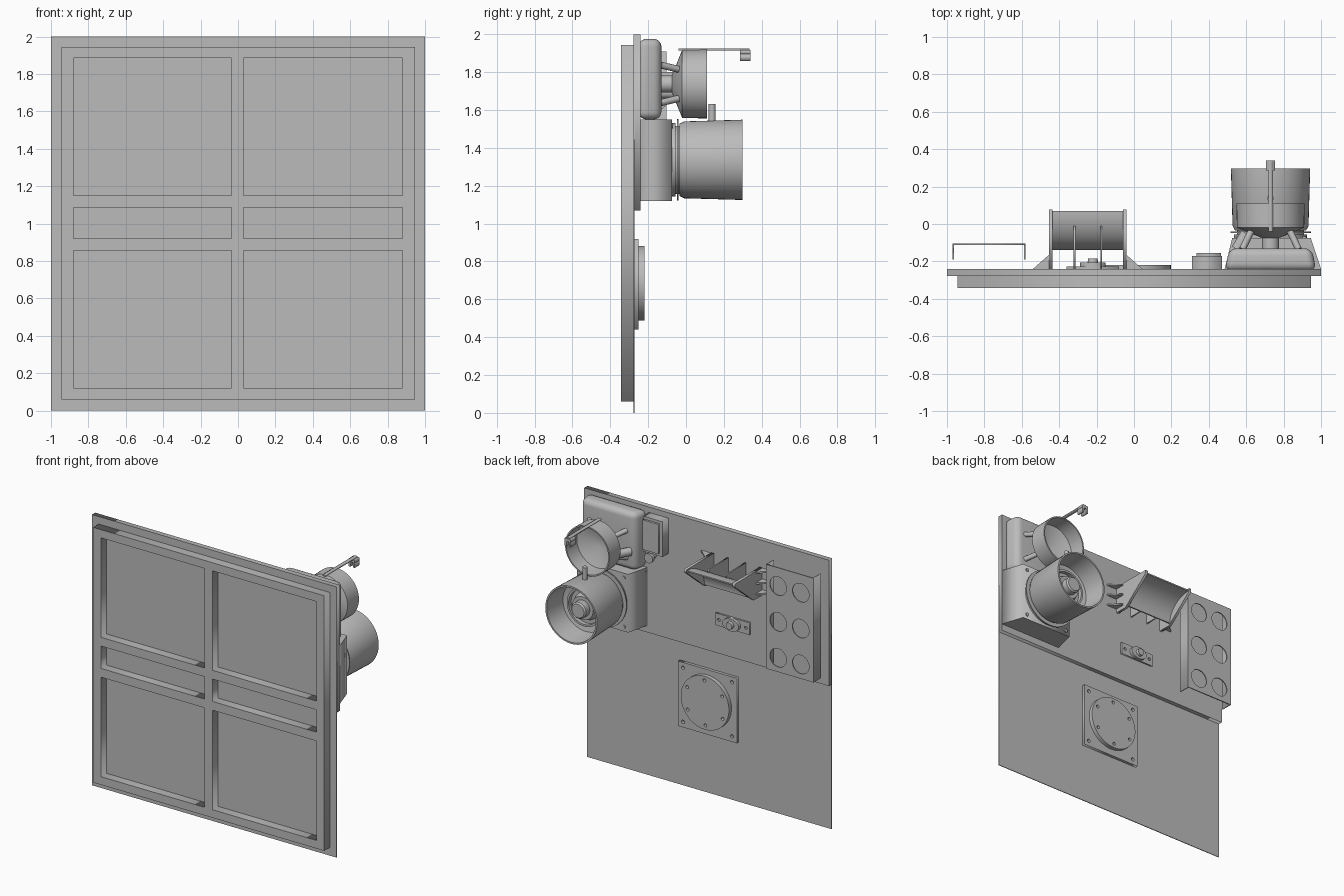
import bpy, bmesh
from math import sin, cos, pi, radians
from mathutils import Matrix, Vector

cube = bpy.data.objects.get("Cube")
if cube:
    bpy.data.objects.remove(cube)

grey = bpy.data.materials.new("plain grey")
grey.use_nodes = True
grey.diffuse_color = (0.5, 0.5, 0.5, 1)
grey.node_tree.nodes["Principled BSDF"].inputs["Base Color"].default_value = (0.5, 0.5, 0.5, 1)

# Extrusion axes: sketch plane is xz for Y, yz for X, xy for Z
AXES = {
    "X": Matrix(((0, 0, 1, 0), (1, 0, 0, 0), (0, 1, 0, 0), (0, 0, 0, 1))),
    "Y": Matrix.Rotation(pi / 2, 4, "X"),
    "Z": Matrix.Identity(4),
}


def add(name, mesh, smooth=False):
    ob = bpy.data.objects.new(name, mesh)
    bpy.context.collection.objects.link(ob)
    mesh.materials.clear()
    mesh.materials.append(grey)
    if smooth:
        bpy.ops.object.select_all(action="DESELECT")
        ob.select_set(True)
        bpy.context.view_layer.objects.active = ob
        bpy.ops.object.shade_smooth_by_angle(angle=radians(35))
    return ob


def rect(a0, a1, b0, b1):
    return [(a0, b0), (a1, b0), (a1, b1), (a0, b1)]


def circle(a, b, r, n=32):
    return [(a + r * cos(2 * pi * i / n), b + r * sin(2 * pi * i / n)) for i in range(n)]


def plate(name, outlines, lo, hi, axis="Y", smooth=False):
    """Filled outlines, inner ones become holes, extruded from lo to hi."""
    curve = bpy.data.curves.new(name, "CURVE")
    curve.dimensions = "2D"
    curve.fill_mode = "BOTH"
    curve.extrude = (hi - lo) / 2
    for pts in outlines:
        s = curve.splines.new("POLY")
        s.points.add(len(pts) - 1)
        for p, (a, b) in zip(s.points, pts):
            p.co = (a, b, 0, 1)
        s.use_cyclic_u = True
    tmp = bpy.data.objects.new(name + "_sketch", curve)
    bpy.context.collection.objects.link(tmp)
    bpy.context.view_layer.update()
    mesh = bpy.data.meshes.new_from_object(tmp.evaluated_get(bpy.context.evaluated_depsgraph_get()))
    bpy.data.objects.remove(tmp)
    shift = Vector([(lo + hi) / 2 if axis == k else 0 for k in "XYZ"])
    mesh.transform(Matrix.Translation(shift) @ AXES[axis])
    bm = bmesh.new()
    bm.from_mesh(mesh)
    bmesh.ops.remove_doubles(bm, verts=bm.verts, dist=1e-5)
    bmesh.ops.dissolve_limit(bm, angle_limit=0.01, verts=bm.verts, edges=bm.edges)
    bmesh.ops.recalc_face_normals(bm, faces=bm.faces)
    bm.to_mesh(mesh)
    bm.free()
    return add(name, mesh, smooth)


def box(name, x, y, z):
    return plate(name, [rect(*x, *z)], *y)


def lathe(name, profile, x, z, n=48):
    """Revolve (radius, y) points about the y direction."""
    bm = bmesh.new()
    vs = [bm.verts.new((r, y, 0)) for r, y in profile]
    es = [bm.edges.new(p) for p in zip(vs, vs[1:])]
    bmesh.ops.spin(bm, geom=vs + es, axis=(0, 1, 0), cent=(0, 0, 0), angle=2 * pi, steps=n)
    bmesh.ops.remove_doubles(bm, verts=bm.verts, dist=1e-4)
    bmesh.ops.recalc_face_normals(bm, faces=bm.faces)
    bmesh.ops.translate(bm, verts=bm.verts, vec=(x, 0, z))
    mesh = bpy.data.meshes.new(name)
    bm.to_mesh(mesh)
    bm.free()
    return add(name, mesh, True)


def strut(name, a, b, r, n=12):
    a, b = Vector(a), Vector(b)
    bm = bmesh.new()
    bmesh.ops.create_cone(bm, cap_ends=True, segments=n, radius1=r, radius2=r, depth=(b - a).length,
                          matrix=Matrix.Translation((a + b) / 2) @ (b - a).to_track_quat("Z", "Y").to_matrix().to_4x4())
    mesh = bpy.data.meshes.new(name)
    bm.to_mesh(mesh)
    bm.free()
    return add(name, mesh, True)


# Panel: thin sheet, thick upper backing, front frame with six windows
box("panel_sheet", (-1, 1), (-0.278, -0.272), (0, 2))
box("upper_backing", (-1, 1), (-0.273, -0.24), (1.07, 2))
windows = [rect(x0, x1, z0, z1) for x0, x1 in ((-0.88, -0.035), (0.03, 0.88))
           for z0, z1 in ((0.12, 0.855), (0.92, 1.085), (1.15, 1.885))]
plate("front_frame", [rect(-0.945, 0.945, 0.06, 1.945)] + windows, -0.343, -0.276)

# Lower access cover with bolts
corners = [circle(x, 0.68 + z, 0.013, 12) for x in (-0.2, 0.2) for z in (-0.2, 0.2)]
plate("cover_plate", [rect(-0.24, 0.24, 0.44, 0.92)] + corners, -0.273, -0.25)
holes = [circle(0.165 * cos(a * pi / 3 + 0.5), 0.685 + 0.165 * sin(a * pi / 3 + 0.5), 0.012, 12) for a in range(6)]
plate("cover_disc", [circle(0, 0.685, 0.197, 48)] + holes, -0.25, -0.22)

# Perforated bracket
cups = [circle(x, 1.51 + i * 0.265, 0.068) for x in (-0.68, -0.865) for i in (-1, 0, 1)]
plate("bracket_face", [rect(-0.97, -0.58, 1.14, 1.91)] + cups, -0.112, -0.104)
for side, x in (("left", -0.588), ("right", -0.97)):
    box("bracket_return_" + side, (x, x + 0.008), (-0.19, -0.112), (1.14, 1.91))


# Scoop: curved sheet between side plates, with ribs and gussets
def arc(r, h, n=16):
    return [(0.07 - r * cos(i * pi / 2 / n), 1.61 + h * sin(i * pi / 2 / n)) for i in range(n + 1)]


plate("scoop_sheet", [arc(0.21, 0.18) + arc(0.2, 0.17)[::-1]], -0.44, -0.06, "X", True)
cheek = [(-0.24, 1.8), (0.078, 1.8), (0.078, 1.775), (-0.14, 1.595), (-0.24, 1.595)]
for side, x, out in (("left", -0.06, 1), ("right", -0.455, -1)):
    plate("scoop_cheek_" + side, [cheek], x, x + 0.02, "X")
    edge = x + 0.01 + out * 0.01
    for z in (1.63, 1.71, 1.79):
        plate("scoop_gusset_" + side, [[(edge, -0.24), (edge + out * 0.085, -0.24), (edge, -0.165)]],
              z - 0.006, z + 0.006, "Z")
rib = [(-0.24, 1.8), (-0.01, 1.8)] + [p for p in arc(0.21, 0.18)[::-1] if p[0] < -0.01] + [(-0.24, 1.61)]
for x in (-0.318, -0.175):
    plate("scoop_rib", [rib], x - 0.005, x + 0.005, "X")

# Small latch plate
plate("latch_plate", [rect(-0.36, -0.08, 1.28, 1.37)] +
      [circle(x, 1.325, 0.012, 12) for x in (-0.33, -0.11)], -0.24, -0.228)
oval = [(x * 1.5 - 0.22, z + 1.325) for x, z in circle(0, 0, 0.045)]
plate("latch_boss", [oval], -0.228, -0.205, smooth=True)
lathe("latch_knob", [(0, -0.185), (0.025, -0.185), (0.028, -0.205)], -0.22, 1.325, 20)

# Small side box and knob
box("side_box", (0.31, 0.47), (-0.24, -0.17), (1.7, 1.96))
box("side_box_lid", (0.335, 0.465), (-0.17, -0.155), (1.72, 1.94))
lathe("side_knob", [(0, -0.24), (0.02, -0.24), (0.02, -0.2), (0.035, -0.2), (0.035, -0.175), (0, -0.175)], 0.43, 1.655, 20)

# Lower drum on a tapered mounting block
plate("drum_mount", [[(0.485, -0.24), (1.0, -0.24), (0.945, -0.075), (0.525, -0.075)]], 1.12, 1.55, "Z")
for x in (0.56, 0.91):
    for z in (1.155, 1.515):
        lathe("mount_screw", [(0, -0.068), (0.013, -0.068), (0.013, -0.076)], x, z, 12)
DX, DZ = 0.73, 1.337
lathe("drum_collar", [(0, -0.076), (0.195, -0.076), (0.195, -0.055), (0.18, -0.055), (0.18, -0.03), (0, -0.03)], DX, DZ)
lathe("drum_flange", [(0, -0.048), (0.215, -0.048), (0.215, -0.04), (0, -0.04)], DX, DZ)
lathe("drum_shell", [(0, -0.035), (0.19, -0.035), (0.203, -0.01), (0.212, 0.298), (0.2, 0.298), (0.185, 0.13),
                     (0.14, 0.12), (0.14, 0.15), (0.125, 0.15), (0.125, 0.12), (0, 0.12)], DX, DZ)
lathe("drum_core", [(0.1, 0.12), (0.085, 0.165), (0.06, 0.165), (0.06, 0.21), (0.05, 0.22), (0, 0.22)], DX, DZ)
strut("drum_nub", (DX, 0.138, 1.53), (DX, 0.138, 1.633), 0.018, 16)

# Upper housing with rounded edges
bm = bmesh.new()
bmesh.ops.create_cube(bm, size=1)
for v in bm.verts:
    back = v.co.y < 0
    v.co = Vector((0.73 + v.co.x * (0.49 if back else 0.44), -0.25 if back else -0.13, 1.763 + v.co.z * 0.425))
bmesh.ops.bevel(bm, geom=bm.edges[:], offset=0.04, segments=5, profile=0.5, affect="EDGES")
housing = bpy.data.meshes.new("upper_housing")
bm.to_mesh(housing)
bm.free()
add("upper_housing", housing, True)

# Upper open ring with conical back, carried by four struts
UZ = 1.738
lathe("ring_lamp", [(0, -0.075), (0.045, -0.075), (0.18, -0.02), (0.182, 0.11), (0.172, 0.11),
                    (0.17, -0.01), (0.04, -0.06), (0, -0.06)], DX, UZ)
lathe("ring_hub", [(0.045, -0.135), (0.045, -0.07)], DX, UZ, 24)
for sx in (-1, 1):
    for sz in (-1, 1):
        strut("ring_strut", (DX + sx * 0.15, -0.135, UZ + sz * 0.1), (DX + sx * 0.1, -0.03, UZ + sz * 0.075), 0.018)
strut("ring_pivot", (0.55, -0.135, 1.69), (0.6, -0.05, 1.69), 0.03)

# Arm with a two-pronged clip
box("arm", (0.718, 0.742), (-0.04, 0.335), (1.915, 1.925))
box("clip_bridge", (0.705, 0.755), (0.285, 0.34), (1.895, 1.917))
for x in (0.705, 0.74):
    box("clip_prong", (x, x + 0.015), (0.285, 0.34), (1.86, 1.895))
